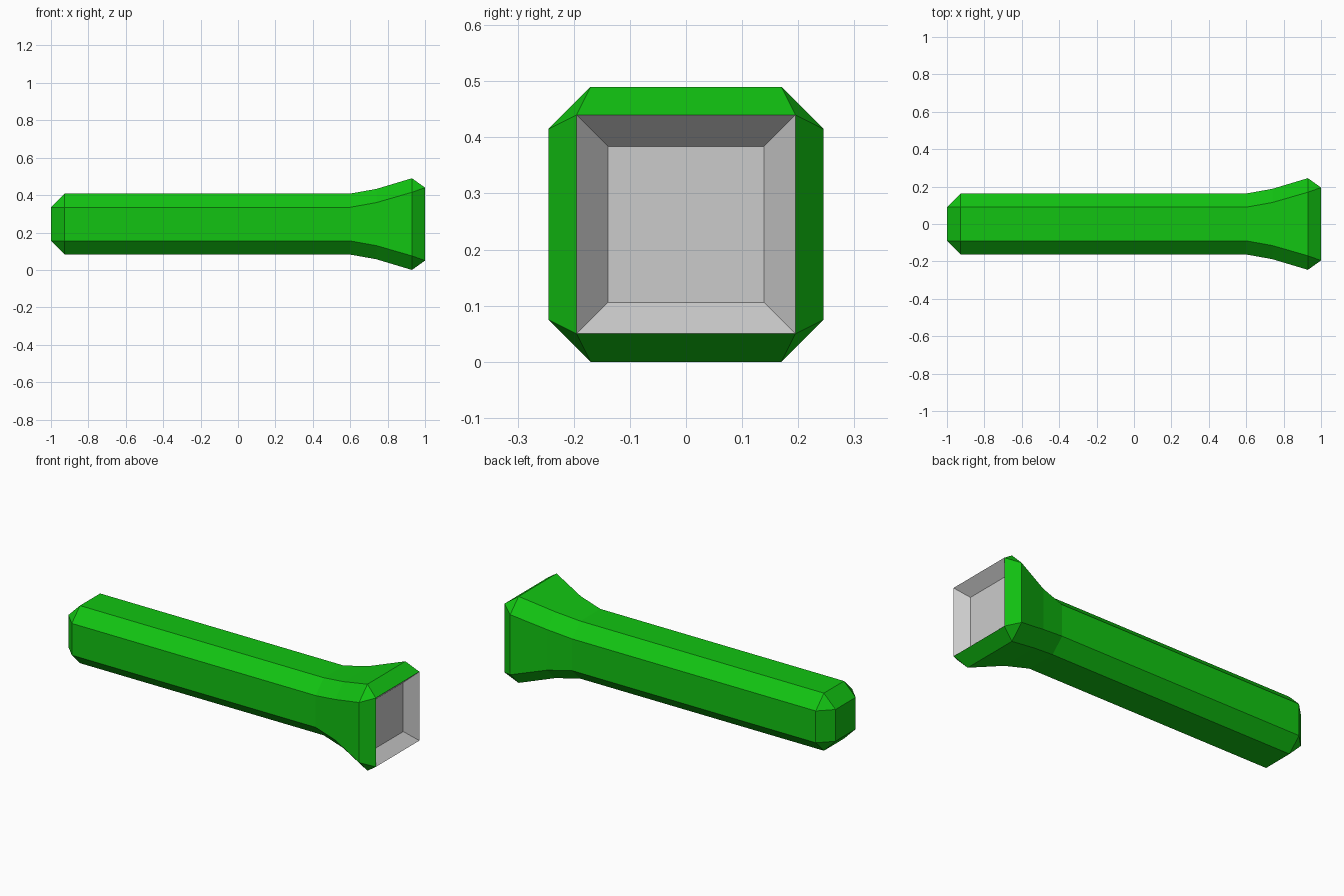
import bpy, bmesh

if "Cube" in bpy.data.objects:
    bpy.data.objects.remove(bpy.data.objects["Cube"])

CZ = 0.245  # height of the centre axis


def square(bm, x, h):
    return [bm.verts.new((x, y, CZ + z)) for y, z in ((h, h), (-h, h), (-h, -h), (h, -h))]


def octagon(bm, x, h, f):
    # half width h, half length of each flat side f
    pts = ((h, f), (f, h), (-f, h), (-h, f), (-h, -f), (-f, -h), (f, -h), (h, -f))
    return [bm.verts.new((x, y, CZ + z)) for y, z in pts]


def bridge(bm, a, b):
    n = len(a)
    for i in range(n):
        j = (i + 1) % n
        bm.faces.new((a[i], a[j], b[j], b[i]))


def chamfer(bm, sq, octa):
    # join a square to an octagon with corner triangles and sloped sides
    for i in range(4):
        a, b, c = octa[2 * i], octa[2 * i + 1], octa[(2 * i + 2) % 8]
        bm.faces.new((sq[i], a, b))
        bm.faces.new((sq[i], b, c, sq[(i + 1) % 4]))


def finish(bm, name, colour=None):
    mesh = bpy.data.meshes.new(name)
    bm.to_mesh(mesh)
    bm.free()
    obj = bpy.data.objects.new(name, mesh)
    bpy.context.collection.objects.link(obj)
    if colour:
        mat = bpy.data.materials.new(name + "_colour")
        mat.diffuse_color = colour
        mat.use_nodes = True
        mat.node_tree.nodes["Principled BSDF"].inputs["Base Color"].default_value = mat.diffuse_color
        mesh.materials.append(mat)
    return obj


# Handle with flared head: chamfered tail, straight grip, flare, rim
bm = bmesh.new()
tail = square(bm, -1.0, 0.09)
rings = [octagon(bm, *r) for r in ((-0.927, 0.163, 0.09), (0.6, 0.163, 0.09),
                                   (0.74, 0.188, 0.115), (0.93, 0.245, 0.17))]
rim = square(bm, 1.0, 0.195)
bm.faces.new(tail)
chamfer(bm, tail, rings[0])
for a, b in zip(rings, rings[1:]):
    bridge(bm, a, b)
chamfer(bm, rim, rings[-1])
bmesh.ops.holes_fill(bm, edges=[])
# a temporary cap closes the shell so normals point outward
cap = bm.faces.new(rim)
bmesh.ops.recalc_face_normals(bm, faces=bm.faces)
bmesh.ops.delete(bm, geom=[cap], context='FACES_ONLY')
finish(bm, "flashlight_body", (0.006, 0.55, 0.006, 1))

# Grey reflector recessed in the head, facing +x
bm = bmesh.new()
outer, inner = square(bm, 1.0, 0.195), square(bm, 0.938, 0.139)
bridge(bm, outer, inner)
lens = bm.faces.new(inner)
bmesh.ops.recalc_face_normals(bm, faces=bm.faces)
lens.normal_update()
if lens.normal.x < 0:
    bmesh.ops.reverse_faces(bm, faces=bm.faces)
finish(bm, "reflector")
